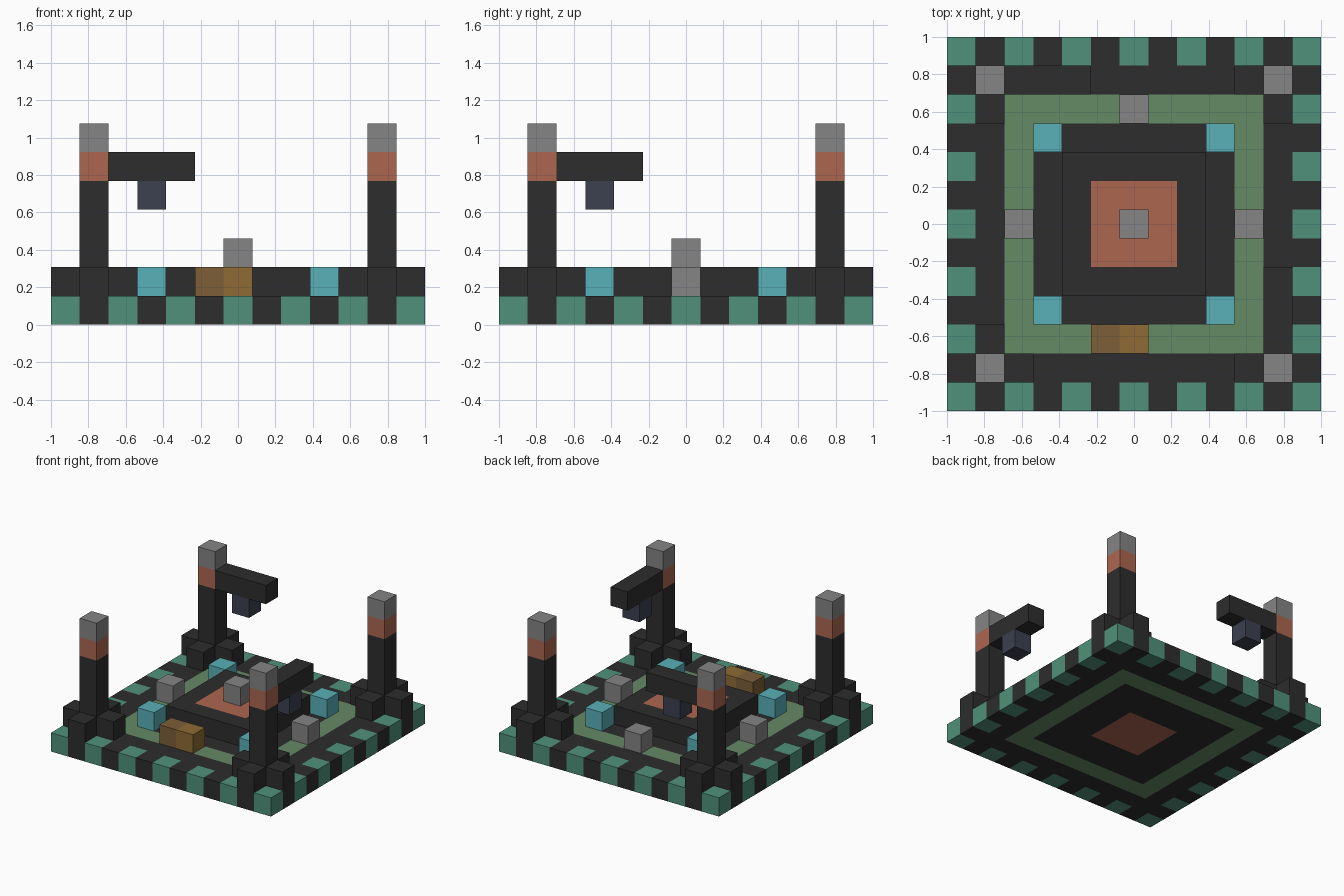
import bpy
import bmesh
from mathutils import Matrix

U = 2 / 13  # one block of the 13 x 13 grid

cube = bpy.data.objects.get("Cube")
if cube:
    bpy.data.objects.remove(cube, do_unlink=True)


def material(name, *rgb):
    lin = [((c / 255 + 0.055) / 1.055) ** 2.4 for c in rgb] + [1.0]
    m = bpy.data.materials.new(name)
    m.use_nodes = True
    m.diffuse_color = lin
    m.node_tree.nodes["Principled BSDF"].inputs["Base Color"].default_value = lin
    return m


DARK = material("dark stone", 45, 45, 45)
GREEN = material("teal green", 79, 145, 122)
MOSS = material("moss green", 101, 138, 101)
COPPER = material("copper orange", 172, 102, 80)
GRAY = material("gray stone", 133, 133, 133)
CYAN = material("cyan crystal", 88, 176, 184)
BROWN = material("brown wood", 124, 94, 56)
GOLD = material("golden wood", 142, 107, 52)
NAVY = material("navy lantern", 60, 65, 80)


def finish(name, bm, mats):
    bmesh.ops.recalc_face_normals(bm, faces=bm.faces)
    mesh = bpy.data.meshes.new(name)
    bm.to_mesh(mesh)
    bm.free()
    for m in mats:
        mesh.materials.append(m)
    bpy.context.collection.objects.link(bpy.data.objects.new(name, mesh))


def block(name, mat, x, y, z, size=(1, 1, 1)):
    """Box centred on grid cell x, y with its base at level z."""
    bm = bmesh.new()
    bmesh.ops.create_cube(bm, size=1)
    place = Matrix.Translation((x, y, z + size[2] / 2)) @ Matrix.Diagonal((*size, 1))
    bm.transform(Matrix.Scale(U, 4) @ place)
    finish(name, bm, [mat])


def tiled_slab(name, cells, z, mats, rule):
    """One-block-thick slab, each tile coloured by its grid cell."""
    bm = bmesh.new()
    bmesh.ops.create_grid(bm, x_segments=cells, y_segments=cells, size=cells / 2)
    top = bmesh.ops.extrude_face_region(bm, geom=bm.faces[:], use_keep_orig=True)
    verts = [v for v in top["geom"] if isinstance(v, bmesh.types.BMVert)]
    bmesh.ops.translate(bm, verts=verts, vec=(0, 0, 1))
    half = cells // 2
    for f in bm.faces:
        c = f.calc_center_median()
        x, y = (max(-half, min(half, round(v))) for v in (c.x, c.y))
        f.material_index = mats.index(rule(x, y))
    bm.transform(Matrix.Scale(U, 4) @ Matrix.Translation((0, 0, z)))
    finish(name, bm, mats)


def floor_rule(x, y):
    ring = max(abs(x), abs(y))
    if ring == 6:
        return DARK if (x + y) % 2 else GREEN
    if ring == 4:
        return MOSS
    return COPPER if ring <= 1 else DARK


# Floor with chequered rim, and raised centre
tiled_slab("floor", 13, 0, [DARK, GREEN, MOSS, COPPER], floor_rule)
tiled_slab("platform", 5, 1, [DARK, COPPER], floor_rule)
block("centre_stone", GRAY, 0, 0, 2)

# Corner pillars with buttresses, and crystals
for sx, side in ((-1, "right"), (1, "left")):
    for sy, end in ((-1, "front"), (1, "back")):
        tag = f"{end}_{side}"
        px, py = 5 * sx, 5 * sy
        block(f"pillar_{tag}", DARK, px, py, 1, (1, 1, 4))
        block(f"pillar_band_{tag}", COPPER, px, py, 5)
        block(f"pillar_cap_{tag}", GRAY, px, py, 6)
        for i, (dx, dy) in enumerate(((1, 0), (-1, 0), (0, 1), (0, -1))):
            block(f"buttress_{tag}_{i + 1}", DARK, px + dx, py + dy, 1)
        block(f"crystal_{tag}", CYAN, 3 * sx, 3 * sy, 1)

# Stones and chest on the moss path
for name, x, y in (("right", -4, 0), ("left", 4, 0), ("back", 0, 4)):
    block(f"path_stone_{name}", GRAY, x, y, 1)
block("chest_brown_half", BROWN, -1, -4, 1)
block("chest_gold_half", GOLD, 0, -4, 1)

# Lantern arms on two opposite pillars
block("arm_back", DARK, -3, 5, 5, (3, 1, 1))
block("lantern_back", NAVY, -3, 5, 4)
block("arm_left", DARK, 5, -3, 5, (1, 3, 1))
block("lantern_left", NAVY, 5, -3, 4)
